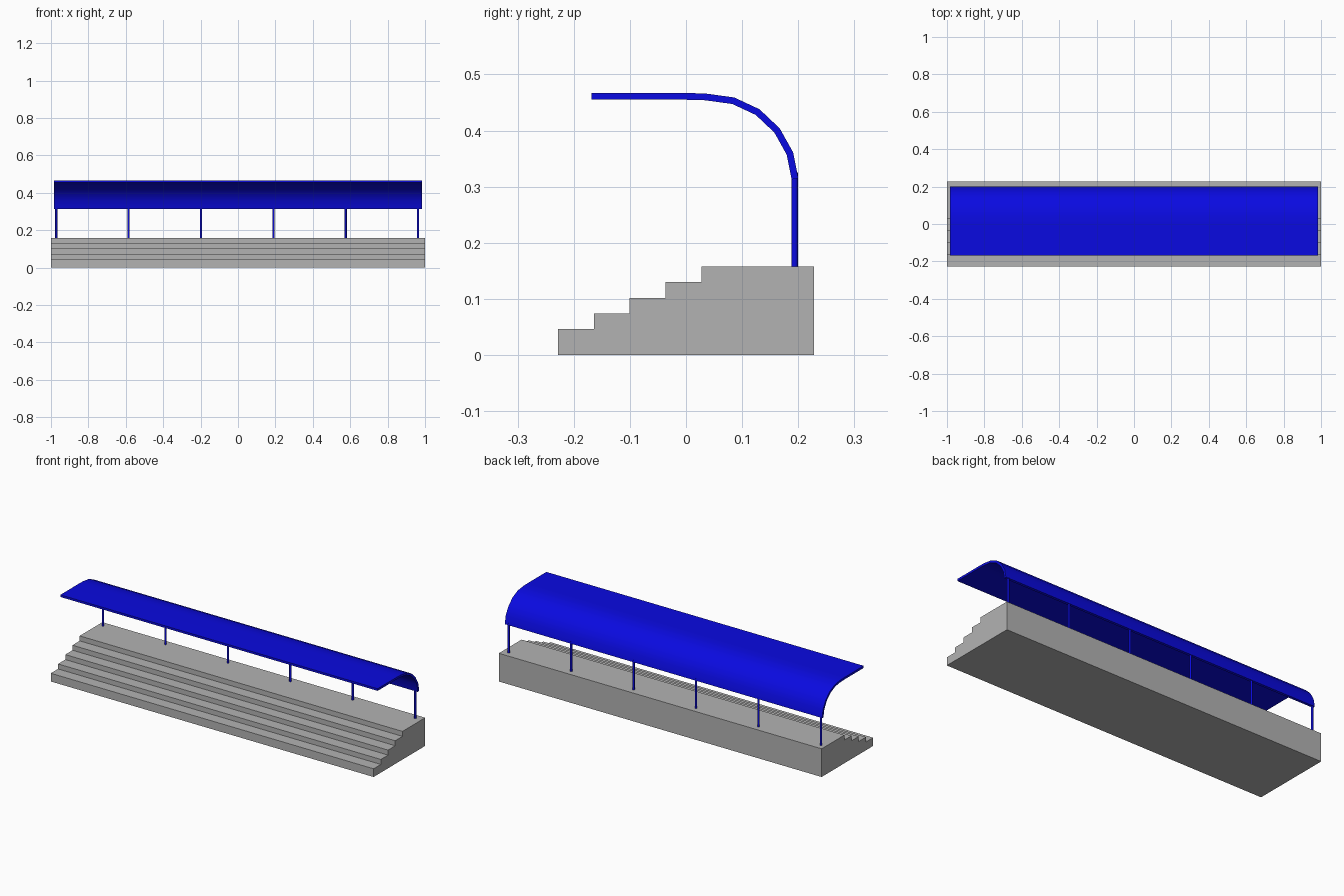
import bpy
import bmesh
from mathutils import Vector

cube = bpy.data.objects.get("Cube")
if cube:
    bpy.data.objects.remove(cube, do_unlink=True)


def make_material(name, color):
    mat = bpy.data.materials.new(name)
    mat.use_nodes = True
    mat.diffuse_color = color
    mat.node_tree.nodes["Principled BSDF"].inputs["Base Color"].default_value = color
    return mat


def extrude_profile(name, points, x0, x1, mat):
    """Extrude a closed (y, z) profile along x."""
    bm = bmesh.new()
    face = bm.faces.new([bm.verts.new((x0, y, z)) for y, z in points])
    result = bmesh.ops.extrude_face_region(bm, geom=[face], use_keep_orig=True)
    moved = [v for v in result["geom"] if isinstance(v, bmesh.types.BMVert)]
    bmesh.ops.translate(bm, verts=moved, vec=(x1 - x0, 0, 0))
    bmesh.ops.recalc_face_normals(bm, faces=bm.faces)
    mesh = bpy.data.meshes.new(name)
    bm.to_mesh(mesh)
    bm.free()
    mesh.materials.append(mat)
    obj = bpy.data.objects.new(name, mesh)
    bpy.context.collection.objects.link(obj)
    return obj


def shade_smooth(obj):
    bpy.ops.object.select_all(action="DESELECT")
    obj.select_set(True)
    bpy.context.view_layer.objects.active = obj
    bpy.ops.object.shade_smooth_by_angle(angle=0.6)


def offset_inward(points, distance):
    """Shift an open profile to its right-hand side, keeping its thickness even."""
    vectors = [Vector(p) for p in points]
    normals = []
    for a, b in zip(vectors, vectors[1:]):
        d = (b - a).normalized()
        normals.append(Vector((d.y, -d.x)))
    shifted = []
    for i, p in enumerate(vectors):
        n0, n1 = normals[max(i - 1, 0)], normals[min(i, len(normals) - 1)]
        n = (n0 + n1).normalized()
        shifted.append(tuple(p + n * distance / n.dot(n0)))
    return shifted


concrete = make_material("concrete grey", (0.45, 0.45, 0.45, 1))
blue = make_material("blue paint", (0.003, 0.003, 0.75, 1))

# Stepped terrace
BACK, FRONT, TREAD, RISE, FIRST, STEPS = 0.228, -0.228, 0.0638, 0.028, 0.046, 5
terrace = [(BACK, 0), (FRONT, 0)]
for i in range(STEPS):
    y, z = FRONT + i * TREAD, FIRST + i * RISE
    terrace.append((y, z))
    terrace.append((y + TREAD if i < STEPS - 1 else BACK, z))
top = FIRST + (STEPS - 1) * RISE
extrude_profile("terrace_steps", terrace, -1, 1, concrete)

# Curved canopy
outer = [(-0.168, 0.467), (0, 0.467), (0.035, 0.466), (0.086, 0.459),
         (0.131, 0.438), (0.167, 0.404), (0.191, 0.361), (0.2, 0.315)]
inner = offset_inward(outer, 0.012)
canopy = extrude_profile("canopy", outer + inner[::-1], -0.983, 0.983, blue)
shade_smooth(canopy)

# Canopy posts
POSTS, POST_TOP = 6, 0.325
for i in range(POSTS):
    x = -0.972 + i * 0.387
    bpy.ops.mesh.primitive_cylinder_add(
        vertices=12, radius=0.0058, depth=POST_TOP - top,
        location=(x, 0.1935, (POST_TOP + top) / 2))
    post = bpy.context.object
    post.name = f"canopy_post_{i + 1}"
    post.data.materials.append(blue)
    shade_smooth(post)
